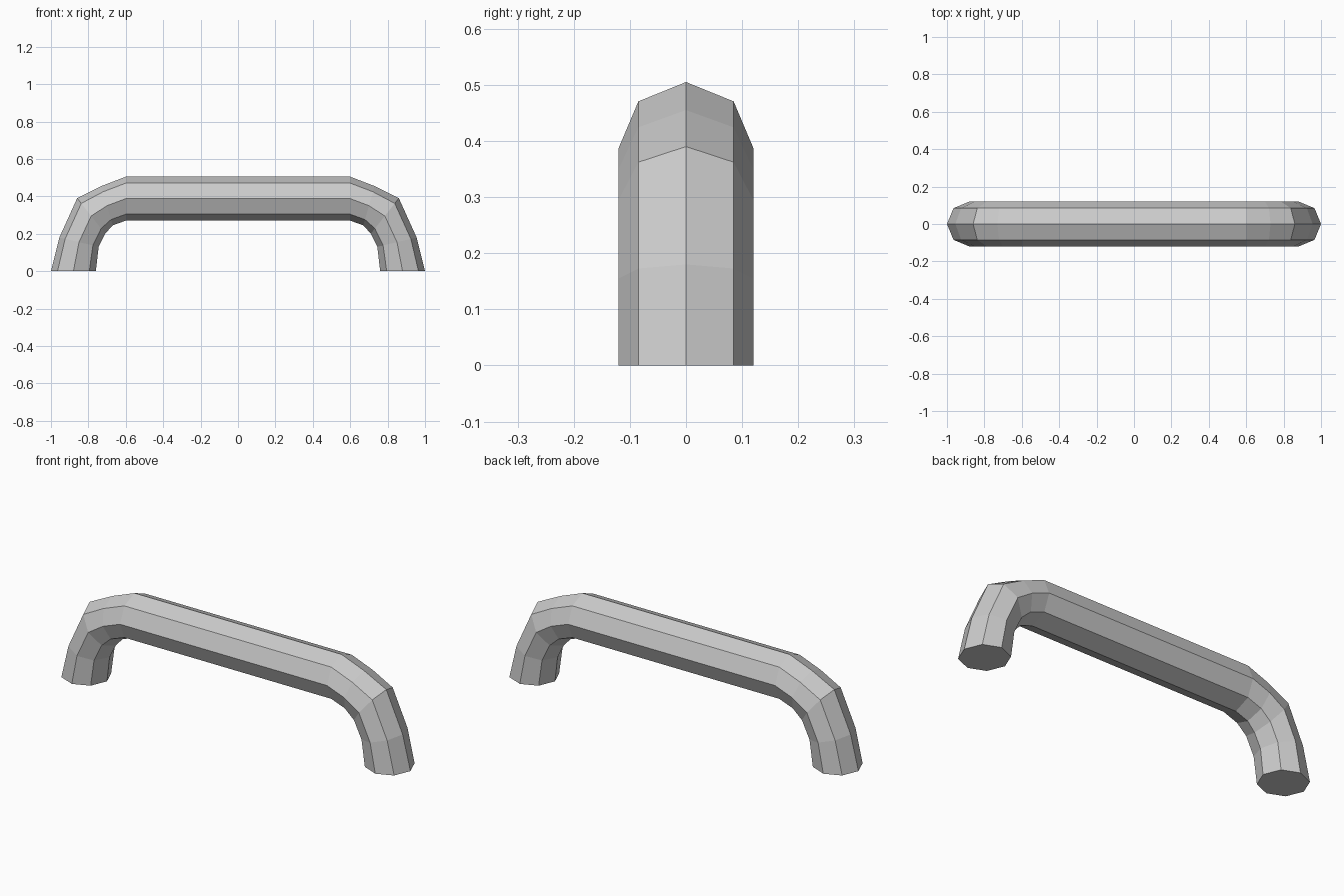
import bpy, bmesh
from math import cos, sin, pi
from mathutils import Vector

cube = bpy.data.objects.get("Cube")
if cube:
    bpy.data.objects.remove(cube, do_unlink=True)

SIDES = 8
HALF_DEPTH = 0.12

# Outer and inner points (x, z) of each ring, from the foot to the bar
half_rings = [
    ((1.0, 0.0), (0.76, 0.0)),
    ((0.955, 0.18), (0.745, 0.13)),
    ((0.86, 0.39), (0.71, 0.20)),
    ((0.73, 0.455), (0.67, 0.245)),
    ((0.60, 0.505), (0.60, 0.27)),
]
mirrored = [((-o[0], o[1]), (-i[0], i[1])) for o, i in reversed(half_rings)]

grey = bpy.data.materials.new("grey metal")
grey.use_nodes = True
color = (0.6, 0.6, 0.6, 1)
grey.diffuse_color = color
grey.node_tree.nodes["Principled BSDF"].inputs["Base Color"].default_value = color


def add_ring(bm, outer, inner):
    """Eight-sided section with corners on the outer and inner points."""
    o, i = Vector((outer[0], 0, outer[1])), Vector((inner[0], 0, inner[1]))
    centre, arm = (o + i) / 2, (o - i) / 2
    side = Vector((0, HALF_DEPTH, 0))
    angles = [2 * pi * k / SIDES for k in range(SIDES)]
    return [bm.verts.new(centre + arm * cos(a) + side * sin(a)) for a in angles]


# Handle: sections bridged into one tube, closed at both feet
bm = bmesh.new()
rings = [add_ring(bm, o, i) for o, i in half_rings + mirrored]
for a, b in zip(rings, rings[1:]):
    for k in range(SIDES):
        n = (k + 1) % SIDES
        bm.faces.new((a[k], a[n], b[n], b[k]))
bm.faces.new(rings[0])
bm.faces.new(rings[-1])
bmesh.ops.recalc_face_normals(bm, faces=bm.faces)

mesh = bpy.data.meshes.new("handle")
bm.to_mesh(mesh)
bm.free()
mesh.materials.append(grey)
handle = bpy.data.objects.new("handle", mesh)
bpy.context.collection.objects.link(handle)
